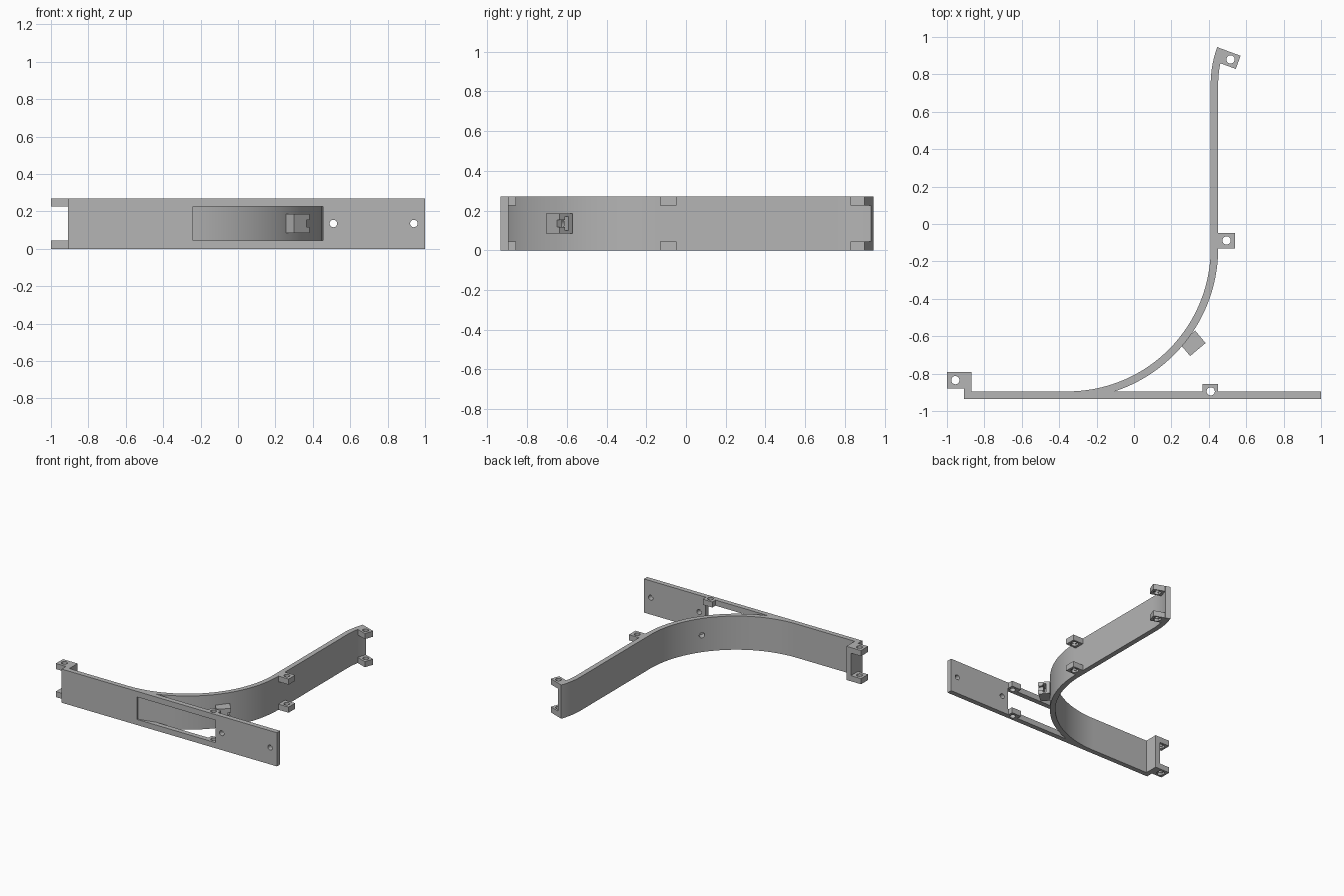
import bpy, bmesh, math
from mathutils import Matrix, Vector

cube = bpy.data.objects.get("Cube")
if cube:
    bpy.data.objects.remove(cube, do_unlink=True)

H = 0.27       # rail height
T = 0.04       # rail thickness
TAB = 0.045    # tab thickness
MID = H / 2

grey = bpy.data.materials.new("plain grey")
grey.use_nodes = True
grey.diffuse_color = (0.46, 0.46, 0.46, 1)
grey.node_tree.nodes["Principled BSDF"].inputs["Base Color"].default_value = (0.46, 0.46, 0.46, 1)


def add_object(name, bm, cutter=False):
    bmesh.ops.recalc_face_normals(bm, faces=bm.faces)
    mesh = bpy.data.meshes.new(name)
    bm.to_mesh(mesh)
    bm.free()
    mesh.materials.append(grey)
    obj = bpy.data.objects.new(name, mesh)
    bpy.context.collection.objects.link(obj)
    if cutter:
        obj.hide_render = True
    return obj


def prism(name, outline, z0=0.0, z1=H, cutter=False):
    """Extrude a plan outline between two heights."""
    bm = bmesh.new()
    face = bm.faces.new([bm.verts.new((x, y, z0)) for x, y in outline])
    new = bmesh.ops.extrude_face_region(bm, geom=[face])["geom"]
    verts = [v for v in new if isinstance(v, bmesh.types.BMVert)]
    bmesh.ops.translate(bm, verts=verts, vec=(0, 0, z1 - z0))
    return add_object(name, bm, cutter)


def rect(x0, x1, y0, y1):
    return [(x0, y0), (x1, y0), (x1, y1), (x0, y1)]


def rod(name, centre, axis, radius, length, sides=32):
    """Cylinder cutter along an axis."""
    bm = bmesh.new()
    turn = Vector(axis).to_track_quat('Z', 'Y').to_matrix().to_4x4()
    bmesh.ops.create_cone(bm, cap_ends=True, segments=sides, radius1=radius, radius2=radius,
                          depth=length, matrix=Matrix.Translation(centre) @ turn)
    return add_object(name, bm, True)


def cut(obj, *cutters):
    """Subtract the cutters, apply the result and remove them."""
    for c in cutters:
        mod = obj.modifiers.new("cut", 'BOOLEAN')
        mod.operation = 'DIFFERENCE'
        mod.solver = 'EXACT'
        mod.object = c
    bpy.context.view_layer.update()
    graph = bpy.context.evaluated_depsgraph_get()
    mesh = bpy.data.meshes.new_from_object(obj.evaluated_get(graph))
    obj.modifiers.clear()
    obj.data = mesh
    for c in cutters:
        bpy.data.objects.remove(c, do_unlink=True)


def smooth(obj):
    bpy.ops.object.select_all(action='DESELECT')
    obj.select_set(True)
    bpy.context.view_layer.objects.active = obj
    bpy.ops.object.shade_smooth_by_angle(angle=math.radians(30))


def arc(cx, cy, r, a0, a1, n):
    angles = [math.radians(a0 + (a1 - a0) * i / n) for i in range(n + 1)]
    return [(cx + r * math.cos(a), cy + r * math.sin(a)) for a in angles]


parts = []

# Straight plate with its window, screw holes and tab hole
plate = prism("straight_plate", rect(-0.91, 1.0, -0.935, -0.895))
window = prism("window_cutter", rect(-0.24, 0.455, -1, -0.85), TAB, H - TAB, True)
cut(plate, window,
    rod("hole_cutter", (0.51, -0.915, MID), (0, 1, 0), 0.02, 0.2),
    rod("hole_cutter", (0.94, -0.915, MID), (0, 1, 0), 0.02, 0.2),
    rod("hole_cutter", (0.41, -0.895, MID), (0, 0, 1), 0.022, 0.4))
parts.append(plate)

# Return wall at the left-hand end of the plate
parts.append(prism("end_wall", rect(-0.91, -0.87, -0.896, -0.79)))

# Curved wall: quarter bend, straight run and slight end bend
outer = arc(-0.355, -0.13, 0.805, -90, 0, 64) + arc(0.99, 0.747, 0.54, 180, 160, 14)
inner = arc(-0.355, -0.13, 0.765, -90, 0, 64) + arc(0.99, 0.747, 0.58, 180, 160, 14)
wall = prism("curved_wall", outer + inner[::-1])

# Clip frame: outward and along-wall directions
out_angle = math.radians(-50)
out = Vector((math.cos(out_angle), math.sin(out_angle), 0))
along = Vector((-out.y, out.x, 0))
base = Vector((0.29, -0.61, 0))


def clip_box(name, s0, s1, t0, t1, half_height, cutter=False):
    pts = [base + along * s + out * t for s, t in rect(s0, s1, t0, t1)]
    return prism(name, [(p.x, p.y) for p in pts], MID - half_height, MID + half_height, cutter)


cut(wall, rod("bolt_cutter", base + Vector((0, 0, MID)), out, 0.021, 0.16))
parts.append(wall)

# Nut clip with a side slot, bolt hole and open lip
clip = clip_box("nut_clip", -0.054, 0.054, -0.006, 0.08, 0.05)
cut(clip,
    clip_box("slot_cutter", -0.03, 0.08, 0.022, 0.046, 0.036, True),
    rod("bolt_cutter", base + Vector((0, 0, MID)), out, 0.021, 0.08),
    clip_box("lip_cutter", 0.034, 0.08, 0.04, 0.1, 0.018, True))
parts.append(clip)

# Pairs of mounting tabs with screw holes and hexagonal recesses beneath
u = Vector((math.cos(math.radians(-20)), math.sin(math.radians(-20))))
v = Vector((u.y, -u.x))
corner = Vector((0.445, 0.945))
end_tab = [tuple(corner + u * a + v * b) for a, b in rect(0.03, 0.133, 0, 0.075)]
tabs = {
    "left_tab": (rect(-1.0, -0.909, -0.88, -0.79), (-0.955, -0.835)),
    "plate_tab": (rect(0.365, 0.45, -0.896, -0.855), (0.41, -0.895)),
    "side_tab": (rect(0.445, 0.54, -0.13, -0.047), (0.495, -0.088)),
    "end_tab": (end_tab, (0.516, 0.88)),
}
for name, (outline, (hx, hy)) in tabs.items():
    for level, z in (("lower", 0), ("upper", H - TAB)):
        tab = prism(level + "_" + name, outline, z, z + TAB)
        cutters = [rod("hole_cutter", (hx, hy, z), (0, 0, 1), 0.022, 0.2)]
        if name != "plate_tab":
            cutters.append(rod("recess_cutter", (hx, hy, z), (0, 0, 1), 0.031, 0.036, 6))
        cut(tab, *cutters)
        parts.append(tab)

for part in parts:
    smooth(part)
